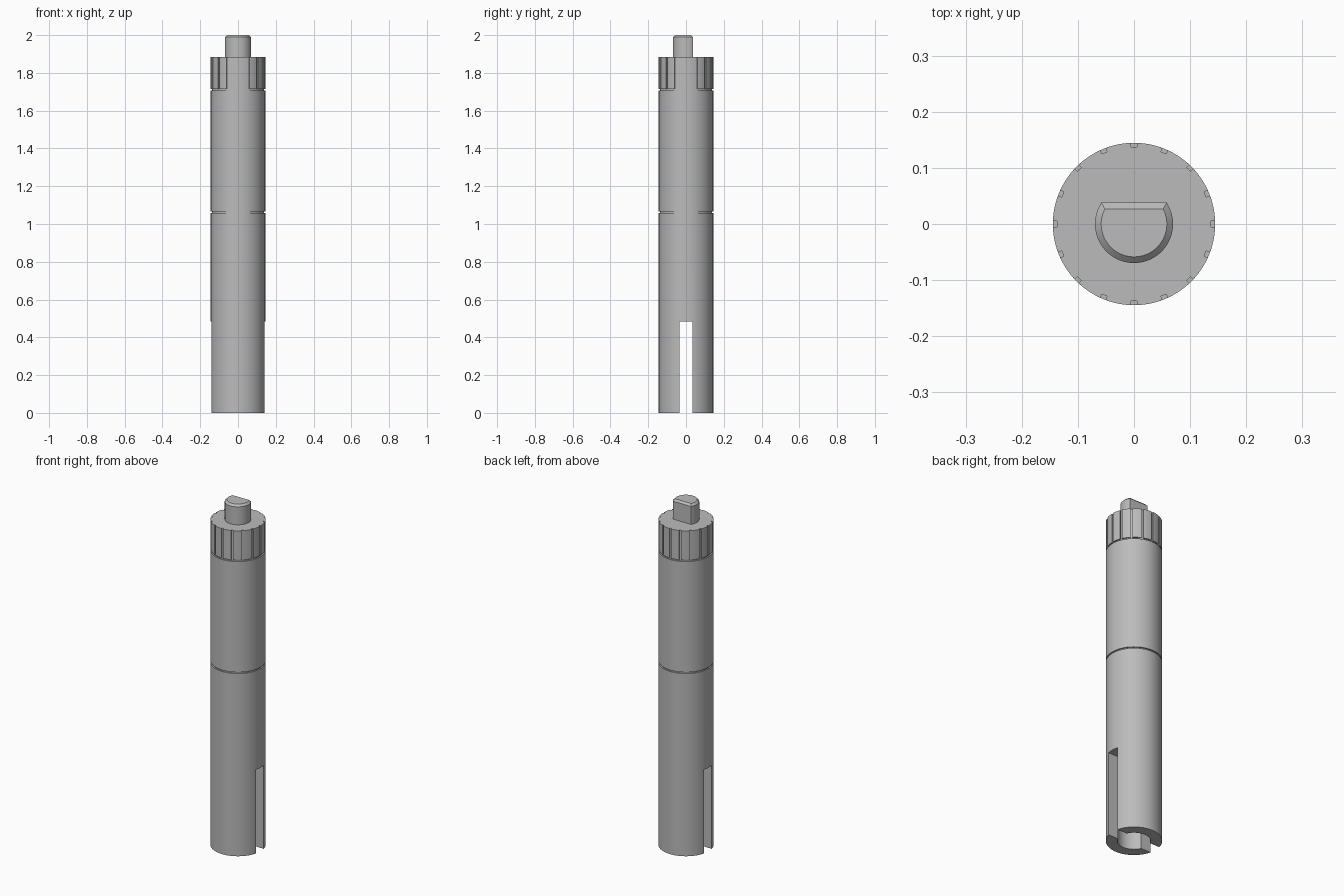
import bpy, bmesh
from math import sin, cos, pi, tau, asin, radians, sqrt

cube = bpy.data.objects.get("Cube")
if cube:
    bpy.data.objects.remove(cube)

R = 0.1446        # body radius
CORE = 0.1375     # radius at the bottom of the grooves
SLOT_TOP = 0.485
COLLAR_Z, COLLAR_TOP = 1.715, 1.885

steel = bpy.data.materials.new("grey_steel")
steel.use_nodes = True
grey = (0.5, 0.5, 0.5, 1)
steel.diffuse_color = grey
steel.node_tree.nodes["Principled BSDF"].inputs["Base Color"].default_value = grey


def make(name, bm):
    bmesh.ops.recalc_face_normals(bm, faces=bm.faces)
    mesh = bpy.data.meshes.new(name)
    bm.to_mesh(mesh)
    bm.free()
    mesh.materials.append(steel)
    ob = bpy.data.objects.new(name, mesh)
    bpy.context.collection.objects.link(ob)
    return ob


def select(ob):
    bpy.ops.object.select_all(action='DESELECT')
    ob.select_set(True)
    bpy.context.view_layer.objects.active = ob


def smooth(ob):
    select(ob)
    bpy.ops.object.shade_smooth_by_angle(angle=radians(30))


def stack(name, layers):
    """Join matching (outline, z) layers into a closed solid."""
    bm = bmesh.new()
    rings = [[bm.verts.new((x, y, z)) for x, y in pts] for pts, z in layers]
    for a, b in zip(rings, rings[1:]):
        for i in range(len(a)):
            j = (i + 1) % len(a)
            bm.faces.new((a[i], a[j], b[j], b[i]))
    bm.faces.new(rings[0][::-1])
    bm.faces.new(rings[-1])
    return make(name, bm)


def circle(r, n=96):
    return [(r * cos(tau * i / n), r * sin(tau * i / n)) for i in range(n)]


def d_shape(r, flat, n=48):
    """Round outline cut by a flat at the back."""
    start = asin(flat / r)
    span = pi + 2 * start
    return [(r * cos(pi - start + span * i / n), r * sin(pi - start + span * i / n))
            for i in range(n + 1)]


def cut(target, cutter):
    mod = target.modifiers.new("cut", 'BOOLEAN')
    mod.operation = 'DIFFERENCE'
    mod.solver = 'EXACT'
    mod.object = cutter
    select(target)
    bpy.ops.object.modifier_apply(modifier=mod.name)
    bpy.data.objects.remove(cutter)


# Main shaft, with a thin groove at mid height and one under the collar
body, core = circle(R), circle(CORE)
shaft = stack("shaft", [(body, 0), (body, 1.058), (core, 1.058), (core, 1.066),
                        (body, 1.066), (body, 1.707), (core, 1.707), (core, COLLAR_Z)])

# Open slot across the lower end, and a round socket in the middle
s = 0.035
slot = [(-0.3, -s), (0.3, -s), (0.3, s), (-0.3, s)]
cut(shaft, stack("slot_cutter", [(slot, -0.1), (slot, SLOT_TOP)]))
bore = circle(0.085)
cut(shaft, stack("socket_cutter", [(bore, -0.1), (bore, SLOT_TOP - 0.001)]))
smooth(shaft)

# Collar with sixteen narrow vertical grooves
half = 0.005
outline = []
for k in range(16):
    mid, edge, step = tau * k / 16, asin(half / R), tau / 16
    inner = asin(half / CORE)
    outline += [(CORE * cos(mid + t), CORE * sin(mid + t)) for t in (-inner, inner)]
    arc = [mid + edge + (step - 2 * edge) * i / 6 for i in range(7)]
    outline += [(R * cos(a), R * sin(a)) for a in arc]
smooth(stack("grooved_collar", [(outline, COLLAR_Z), (outline, COLLAR_TOP)]))

# Flat-sided drive pin with a bevelled top
pin, pin_top = d_shape(0.0696, 0.038), d_shape(0.0585, 0.027)
smooth(stack("drive_pin", [(pin, COLLAR_TOP - 0.01), (pin, 1.989), (pin_top, 2.0)]))
